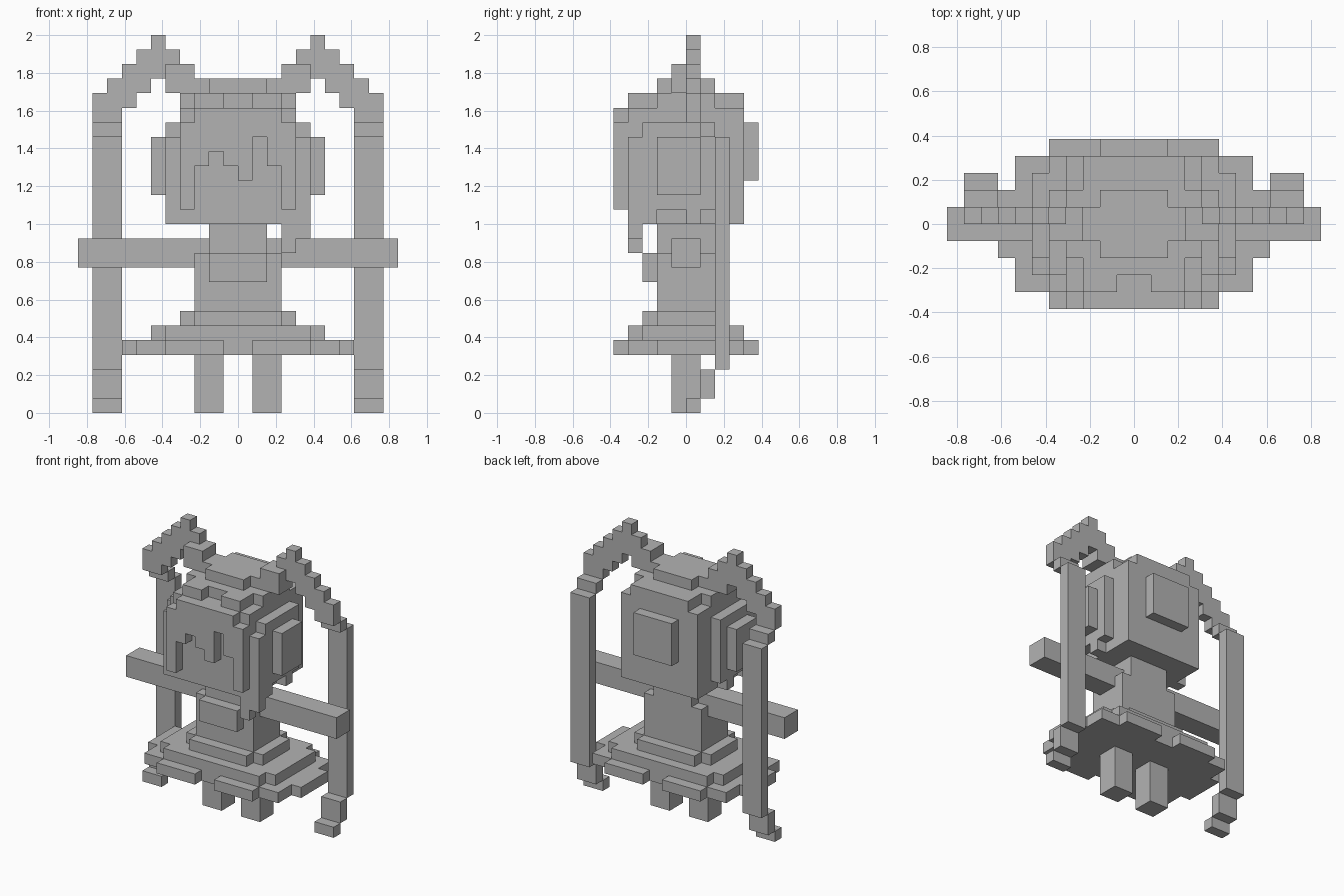
import bpy, bmesh
from mathutils import Matrix, Vector

old = bpy.data.objects.get("Cube")
if old:
    bpy.data.objects.remove(old, do_unlink=True)

U = 1 / 13  # size of one block

grey = bpy.data.materials.new("light grey")
grey.use_nodes = True
grey.diffuse_color = (0.45, 0.45, 0.45, 1)
grey.node_tree.nodes["Principled BSDF"].inputs["Base Color"].default_value = (0.45, 0.45, 0.45, 1)


def part(name, boxes):
    """Build one part from boxes given as (x0, x1, y0, y1, z0, z1) in blocks."""
    bm = bmesh.new()
    for x0, x1, y0, y1, z0, z1 in boxes:
        size = Vector((x1 - x0, y1 - y0, z1 - z0)) * U
        mid = Vector((x0 + x1, y0 + y1, z0 + z1)) * U / 2
        bmesh.ops.create_cube(bm, size=1, matrix=Matrix.Translation(mid) @ Matrix.Diagonal(size).to_4x4())
    mesh = bpy.data.meshes.new(name)
    bm.to_mesh(mesh)
    bm.free()
    mesh.materials.append(grey)
    obj = bpy.data.objects.new(name, mesh)
    bpy.context.scene.collection.objects.link(obj)
    return obj


def pair(name, boxes):
    """Build a part on the left (+x) and its mirror on the right."""
    part("left_" + name, boxes)
    part("right_" + name, [(-b[1], -b[0], *b[2:]) for b in boxes])


def slab(z, steps):
    """One stepped layer: each step is (half width, half depth)."""
    return [(-w, w, -d, d, z, z + 1) for w, d in steps]


# Body
pair("leg", [(1, 3, -1, 1, 0, 4)])
part("skirt_hem", slab(4, [(7, 4), (8, 2)])
     + [(s * 3 - 2, s * 3 + 2, y, y + 1, 4, 5) for s in (-1, 1) for y in (-5, 4)])
part("skirt_middle", slab(5, [(5, 4), (6, 3)]))
part("skirt_waist", slab(6, [(3, 3), (4, 2)]))
part("torso", [(-3, 3, -2, 2, 7, 11), (-2, 2, -2, 2, 11, 13)])
part("chest_bow", [(-2, 2, -3, -2, 9, 11)])
pair("arm", [(2, 11, -1, 1, 10, 12)])

# Head
part("head", [(-4, 4, -4, 4, 13, 21)])
part("hair_crown", slab(21, [(4, 2)]) + slab(22, [(2, 2), (3, 1)])
     + [(-3, 3, -3, 4, 21, 22), (-3, -1, -4, -3, 21, 22), (1, 3, -4, -3, 21, 22)])
part("back_hair", [(-2, 2, 4, 5, 16, 20)])
pair("side_hair", [(4, 5, -3, 2, 14, 20), (4, 5, -3, -2, 13, 14), (4, 5, 0, 1, 13, 14)])
pair("ear_cover", [(5, 6, -2, 1, 15, 19)])

# Fringe: strands of differing length, one block wide
ends = (14, 17, 18, 17, 16, 19, 17, 14)
part("fringe", [(i - 4, i - 3, -5, -4, end, 20 if i in (0, 7) else 21)
                for i, end in enumerate(ends)])
part("right_lock", [(-5, -4, -4, -3, 13, 19)])
part("left_lock", [(4, 5, -4, -3, 12, 19), (3, 4, -4, -3, 11, 13)])

# Twin tails: a bun, a stepped arch and a long hanging column
pair("hair_bun", [(3, 5, -1, 1, 22, 24)])
pair("tail_arch", [(a, b, 0, 1, z, z + 1) for z, a, b in
                   ((20, 8, 10), (21, 7, 10), (22, 6, 9), (23, 5, 8), (24, 4, 7), (25, 5, 6))])
pair("tail", [(8, 10, 1, 2, 19, 20), (8, 10, 2, 3, 3, 19),
              (8, 10, 1, 2, 1, 3), (8, 10, 0, 1, 0, 1)])
